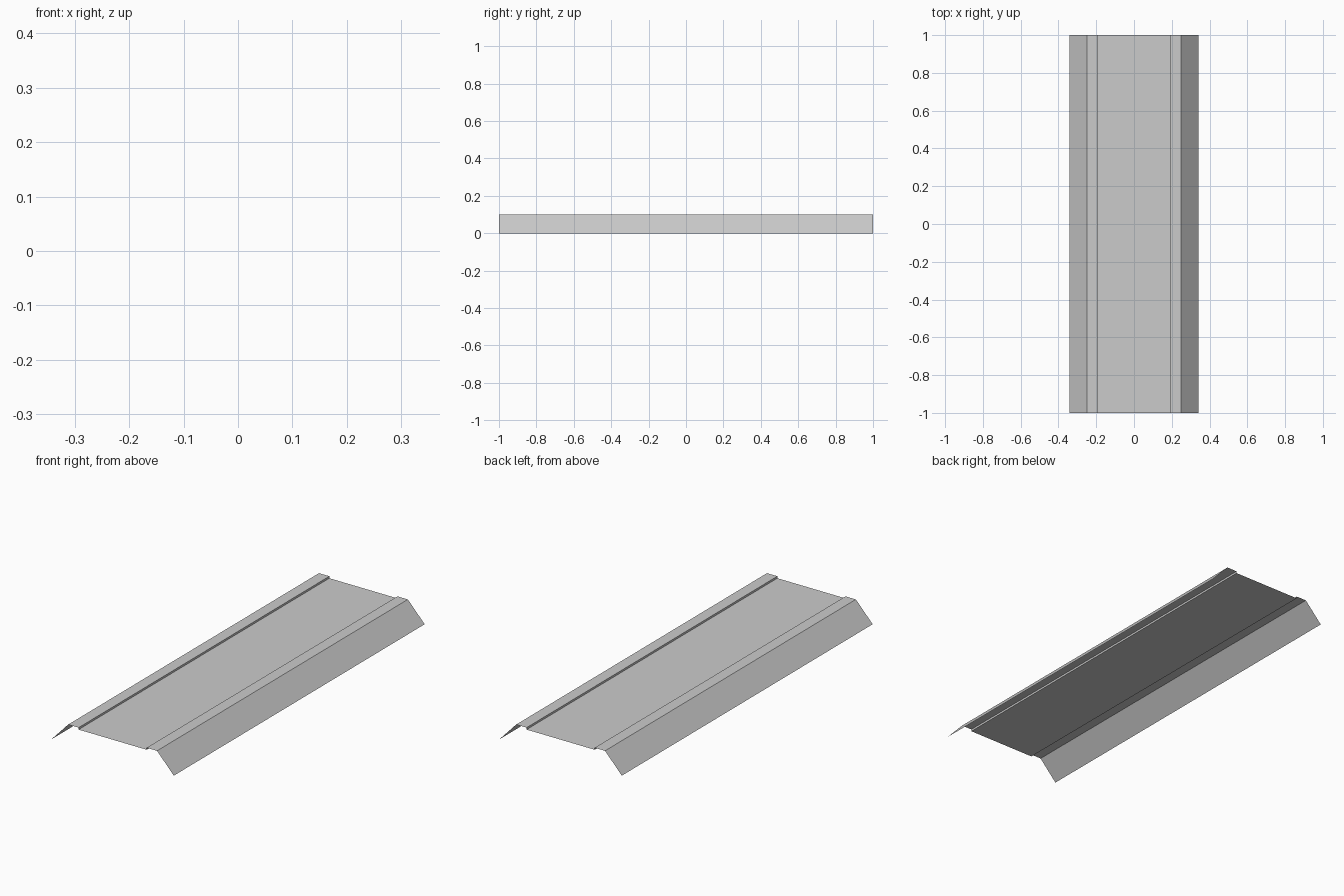
import bpy, bmesh

if "Cube" in bpy.data.objects:
    bpy.data.objects.remove(bpy.data.objects["Cube"])

# Right half of the folded sheet profile (x, z), from centre outwards
half = [(0.19, 0.09), (0.19, 0.10), (0.248, 0.10), (0.342, 0.0)]
profile = [(-x, z) for x, z in reversed(half)] + half

# Thin sheet swept along y
bm = bmesh.new()
front = [bm.verts.new((x, -1, z)) for x, z in profile]
back = [bm.verts.new((x, 1, z)) for x, z in profile]
for i in range(len(profile) - 1):
    bm.faces.new((front[i], front[i + 1], back[i + 1], back[i]))

mesh = bpy.data.meshes.new("folded_panel")
bm.to_mesh(mesh)
bm.free()
panel = bpy.data.objects.new("folded_panel", mesh)
bpy.context.collection.objects.link(panel)
